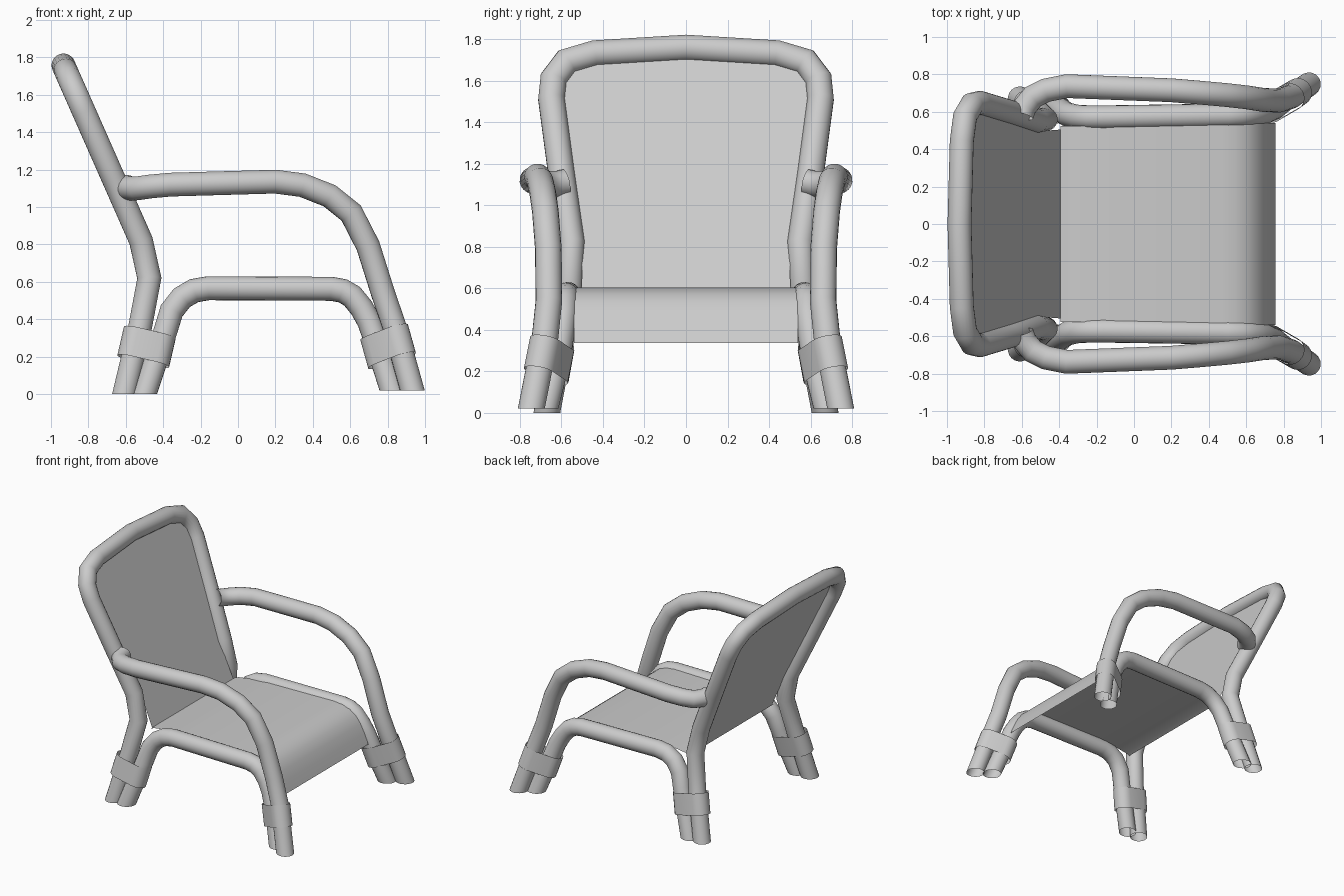
import bpy, bmesh, math
from mathutils import Vector

if "Cube" in bpy.data.objects:
    bpy.data.objects.remove(bpy.data.objects["Cube"])

R = 0.064      # tube radius
SIDES = 20


def finish(name, bm, angle=40):
    bmesh.ops.recalc_face_normals(bm, faces=bm.faces[:])
    me = bpy.data.meshes.new(name)
    bm.to_mesh(me)
    bm.free()
    ob = bpy.data.objects.new(name, me)
    bpy.context.collection.objects.link(ob)
    bpy.ops.object.select_all(action='DESELECT')
    bpy.context.view_layer.objects.active = ob
    ob.select_set(True)
    bpy.ops.object.shade_smooth_by_angle(angle=math.radians(angle))
    return ob


def bridge(bm, rings):
    for a, b in zip(rings, rings[1:]):
        n = len(a)
        for i in range(n):
            bm.faces.new((a[i], a[(i + 1) % n], b[(i + 1) % n], b[i]))


def tube(name, path, floor_start=False, floor_end=False):
    """Open pipe with mitred bends; floor ends are cut level."""
    p = [Vector(c) for c in path]
    d = [(b - a).normalized() for a, b in zip(p, p[1:])]
    up = Vector((0, 0, 1))
    normals = [up if floor_start else d[0]]
    normals += [(a + b).normalized() for a, b in zip(d, d[1:])]
    normals.append(up if floor_end else d[-1])
    u = d[0].orthogonal().normalized()
    v = d[0].cross(u)
    ring = [p[0] + R * (math.cos(t) * u + math.sin(t) * v)
            for t in (math.tau * i / SIDES for i in range(SIDES))]
    bm = bmesh.new()
    rings = []
    for i, n in enumerate(normals):
        s = d[max(i - 1, 0)]
        ring = [c + s * ((p[i] - c).dot(n) / s.dot(n)) for c in ring]
        rings.append([bm.verts.new(c) for c in ring])
    bridge(bm, rings)
    return finish(name, bm)


def band(name, a, b, axis, half=0.08, r=0.075):
    """Stadium-shaped sleeve around two tubes centred at a and b."""
    a, b, axis = Vector(a), Vector(b), Vector(axis).normalized()
    mid = (a + b) / 2
    e = b - a
    e -= axis * e.dot(axis)
    h = e.length / 2
    e.normalize()
    f = axis.cross(e)
    outline = []
    for k in range(2):
        for i in range(11):
            t = math.pi * (k + i / 10) - math.pi / 2
            outline.append(mid + e * (h * (1 - 2 * k) + r * math.cos(t)) + f * r * math.sin(t))
    bm = bmesh.new()
    bridge(bm, [[bm.verts.new(c + axis * s) for c in outline] for s in (-half, half)])
    return finish(name, bm)


def back_x(z):
    return -0.51 - 0.442 * (z - 0.8)


# Back frame: one bent tube forming both rear legs and the top hoop
hoop = [(0.552, 0.82), (0.60, 1.15), (0.648, 1.51), (0.638, 1.607),
        (0.575, 1.69), (0.44, 1.73)]
half = [(-0.608, 0.67, 0), (-0.525, 0.61, 0.35), (-0.474, 0.56, 0.62)]
half += [(back_x(z), y, z) for y, z in hoop]
path = half + [(back_x(1.757), 0, 1.757)] + [(x, -y, z) for x, y, z in reversed(half)]
tube("back_frame", path, True, True)

# Back panel: flat sheet inside the hoop
edge = [(0.505, 0.56), (0.50, 0.7), (0.53, 0.85)] + hoop[1:]
bm = bmesh.new()
outline = edge + [(0, 1.757)] + [(-y, z) for y, z in reversed(edge)]
bm.faces.new([bm.verts.new((back_x(z) + 0.01, y, z)) for y, z in outline])
finish("back_panel", bm)

# Seat: sheet dipping slightly to the back panel, rolling down at the front
profile = [(-0.394, 0.56), (-0.36, 0.572), (-0.25, 0.588), (-0.1, 0.6), (0.47, 0.603),
           (0.54, 0.595), (0.60, 0.574), (0.65, 0.537), (0.69, 0.482), (0.725, 0.412),
           (0.757, 0.337)]
bm = bmesh.new()
rows = [[bm.verts.new((x, s * (0.525 + 0.02 * max(x, 0)), z)) for s in (-1, 1)]
        for x, z in profile]
for a, b in zip(rows, rows[1:]):
    bm.faces.new((a[0], b[0], b[1], a[1]))
finish("seat", bm)

# Seat rail, armrest and leg bands on each side
rail = [(-0.50, 0.67, 0), (-0.387, 0.605, 0.34), (-0.355, 0.585, 0.445), (-0.30, 0.573, 0.515),
        (-0.235, 0.57, 0.553), (-0.16, 0.57, 0.566), (0.50, 0.58, 0.563), (0.56, 0.582, 0.552),
        (0.61, 0.585, 0.523), (0.66, 0.59, 0.462), (0.70, 0.60, 0.39), (0.75, 0.622, 0.25),
        (0.823, 0.68, 0.02)]
arm = [(-0.60, 0.58, 1.11), (-0.585, 0.625, 1.1), (-0.54, 0.68, 1.1),
       (-0.47, 0.715, 1.11), (-0.36, 0.737, 1.12), (0.20, 0.715, 1.136), (0.345, 0.703, 1.117),
       (0.49, 0.69, 1.06), (0.605, 0.677, 0.968), (0.695, 0.663, 0.793), (0.775, 0.66, 0.54),
       (0.84, 0.68, 0.35), (0.932, 0.745, 0.02)]
for side, s in (("left", -1), ("right", 1)):
    def flip(pts):
        return [(x, s * y, z) for x, y, z in pts]
    tube("seat_rail_" + side, flip(rail), True, True)
    tube("armrest_" + side, flip(arm), False, True)
    band("rear_band_" + side, *flip([(-0.555, 0.63, 0.265), (-0.423, 0.625, 0.24),
                                     (0.23, -0.18, 1)]))
    band("front_band_" + side, *flip([(0.86, 0.693, 0.27), (0.745, 0.626, 0.24),
                                      (-0.28, -0.2, 1)]))
